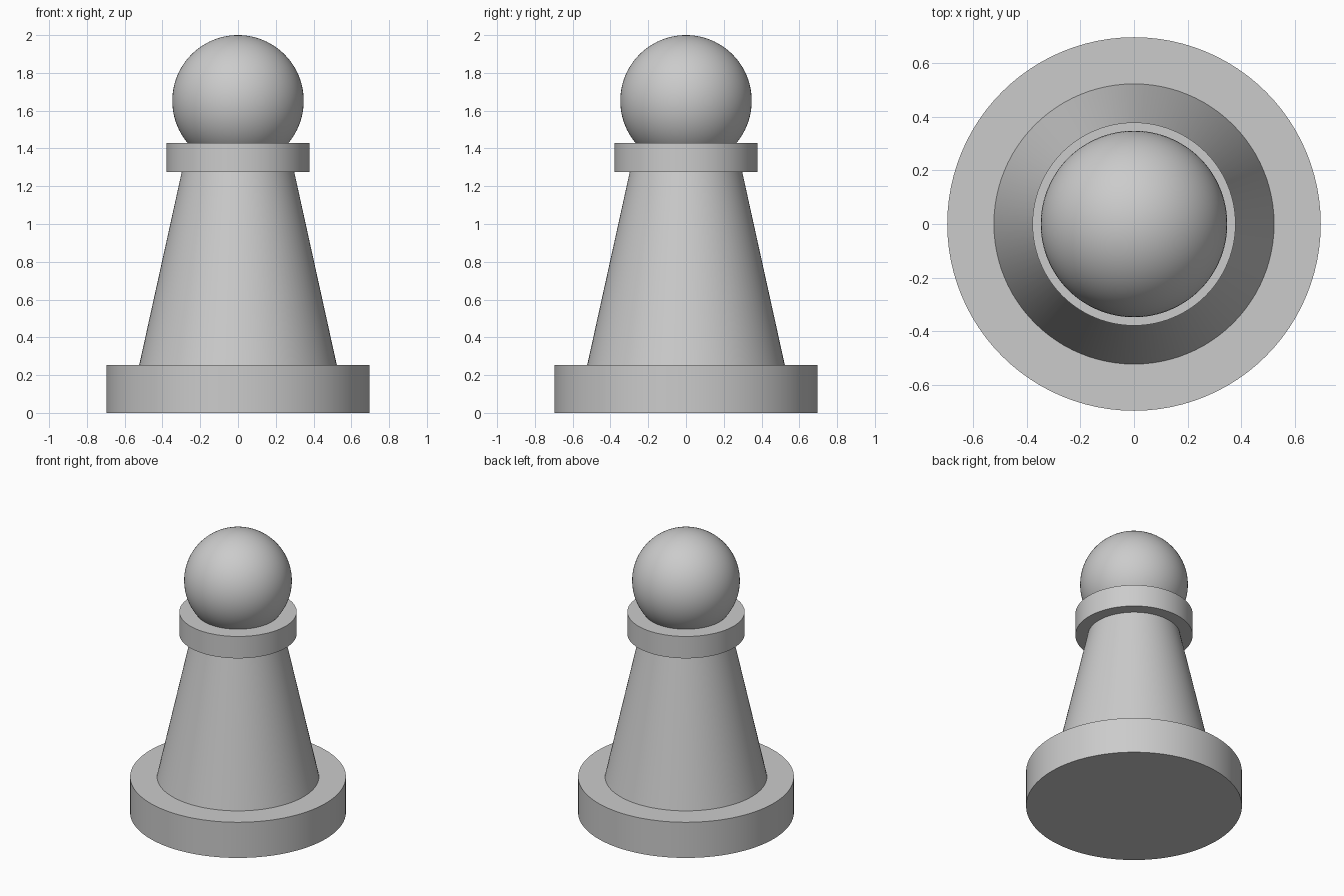
import bpy
import math

if "Cube" in bpy.data.objects:
    bpy.data.objects.remove(bpy.data.objects["Cube"])

grey = bpy.data.materials.new("plain grey")
grey.diffuse_color = (0.6, 0.6, 0.6, 1.0)
grey.use_nodes = True
grey.node_tree.nodes["Principled BSDF"].inputs["Base Color"].default_value = grey.diffuse_color

SIDES = 96


def finish(name):
    obj = bpy.context.object
    obj.name = name
    obj.data.materials.append(grey)
    bpy.ops.object.shade_smooth_by_angle(angle=math.radians(30))


def round_part(name, r_bottom, r_top, z0, z1):
    bpy.ops.mesh.primitive_cone_add(vertices=SIDES, radius1=r_bottom, radius2=r_top,
                                    depth=z1 - z0, location=(0, 0, (z0 + z1) / 2))
    finish(name)


# Turned parts, from the floor up
round_part("base", 0.697, 0.697, 0.0, 0.254)
round_part("tapered_body", 0.523, 0.298, 0.254, 1.274)
round_part("collar", 0.379, 0.379, 1.274, 1.43)

# Ball head, sunk a little into the collar
bpy.ops.mesh.primitive_uv_sphere_add(segments=SIDES, ring_count=48, radius=0.348,
                                     location=(0, 0, 1.652))
finish("head")
